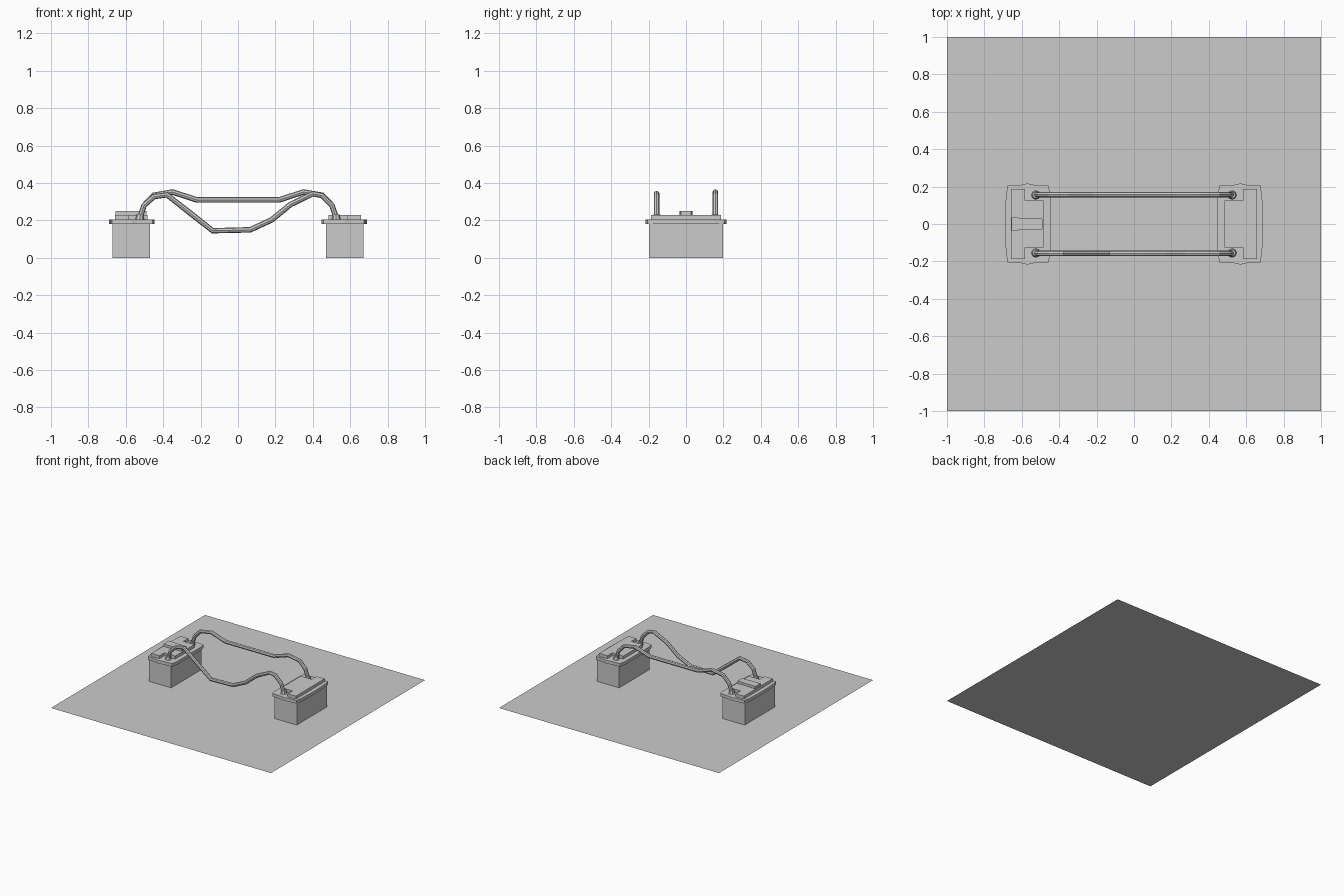
import bpy, bmesh

if "Cube" in bpy.data.objects:
    bpy.data.objects.remove(bpy.data.objects["Cube"])


def prism(name, outline, z0, z1):
    """Extrude a closed x-y outline between two heights."""
    bm = bmesh.new()
    face = bm.faces.new([bm.verts.new((x, y, z0)) for x, y in outline])
    ext = bmesh.ops.extrude_face_region(bm, geom=[face])
    for v in ext["geom"]:
        if isinstance(v, bmesh.types.BMVert):
            v.co.z = z1
    bmesh.ops.recalc_face_normals(bm, faces=bm.faces)
    me = bpy.data.meshes.new(name)
    bm.to_mesh(me)
    bm.free()
    ob = bpy.data.objects.new(name, me)
    bpy.context.collection.objects.link(ob)
    return ob


def symmetric(half, side):
    """Mirror a y >= 0 half outline across y, and flip x for the chosen side."""
    pts = half + [(x, -y) for x, y in reversed(half) if y > 0]
    return [(x * side, y) for x, y in pts]


def cable(name, y, path):
    cu = bpy.data.curves.new(name, 'CURVE')
    cu.dimensions = '3D'
    cu.bevel_depth = 0.015
    cu.bevel_resolution = 2
    cu.use_fill_caps = True
    sp = cu.splines.new('POLY')
    sp.points.add(len(path) - 1)
    for p, (x, z) in zip(sp.points, path):
        p.co = (x, y, z, 1)
    sp.use_smooth = False
    ob = bpy.data.objects.new(name, cu)
    bpy.context.collection.objects.link(ob)
    bpy.ops.object.select_all(action='DESELECT')
    ob.select_set(True)
    bpy.context.view_layer.objects.active = ob
    bpy.ops.object.convert(target='MESH')


# Ground sheet
bpy.ops.mesh.primitive_plane_add(size=2)
bpy.context.object.name = "ground_sheet"

# Half outlines, x measured outward from the middle of the scene
body = [(0.47, 0.197), (0.672, 0.197)]
flange = [(0.447, 0.155), (0.457, 0.205), (0.54, 0.21), (0.57, 0.217),
          (0.60, 0.21), (0.675, 0.205), (0.685, 0.15), (0.69, 0)]
raised = [(0.483, 0.125), (0.583, 0.125), (0.583, 0.188), (0.657, 0.188)]

for label, side in (("left", -1), ("right", 1)):
    prism(label + "_battery_case", symmetric(body, side), 0, 0.19)
    prism(label + "_battery_lid", symmetric(flange, side), 0.18, 0.206)
    prism(label + "_battery_raised_top", symmetric(raised, side), 0.206, 0.23)
    # Terminal posts with tapered boots
    for end, y in (("front", -0.155), ("back", 0.155)):
        bpy.ops.mesh.primitive_cone_add(vertices=8, radius1=0.024, radius2=0.018,
                                        depth=0.026, location=(side * 0.525, y, 0.219))
        bpy.context.object.name = f"{label}_{end}_terminal"

# Vent block on the left battery only
prism("vent_block", symmetric([(0.489, 0.028), (0.654, 0.035)], -1), 0.23, 0.25)

# Back cable: shallow sag, symmetrical
half = [(-0.525, 0.21), (-0.503, 0.28), (-0.45, 0.335), (-0.35, 0.352), (-0.22, 0.31)]
cable("back_cable", 0.157, half + [(-x, z) for x, z in reversed(half)])

# Front cable: deep sag
cable("front_cable", -0.157, [
    (-0.525, 0.21), (-0.503, 0.28), (-0.45, 0.327), (-0.38, 0.337), (-0.25, 0.235),
    (-0.135, 0.145), (0.065, 0.15), (0.18, 0.203), (0.28, 0.285),
    (0.40, 0.343), (0.45, 0.333), (0.503, 0.28), (0.525, 0.21)])
